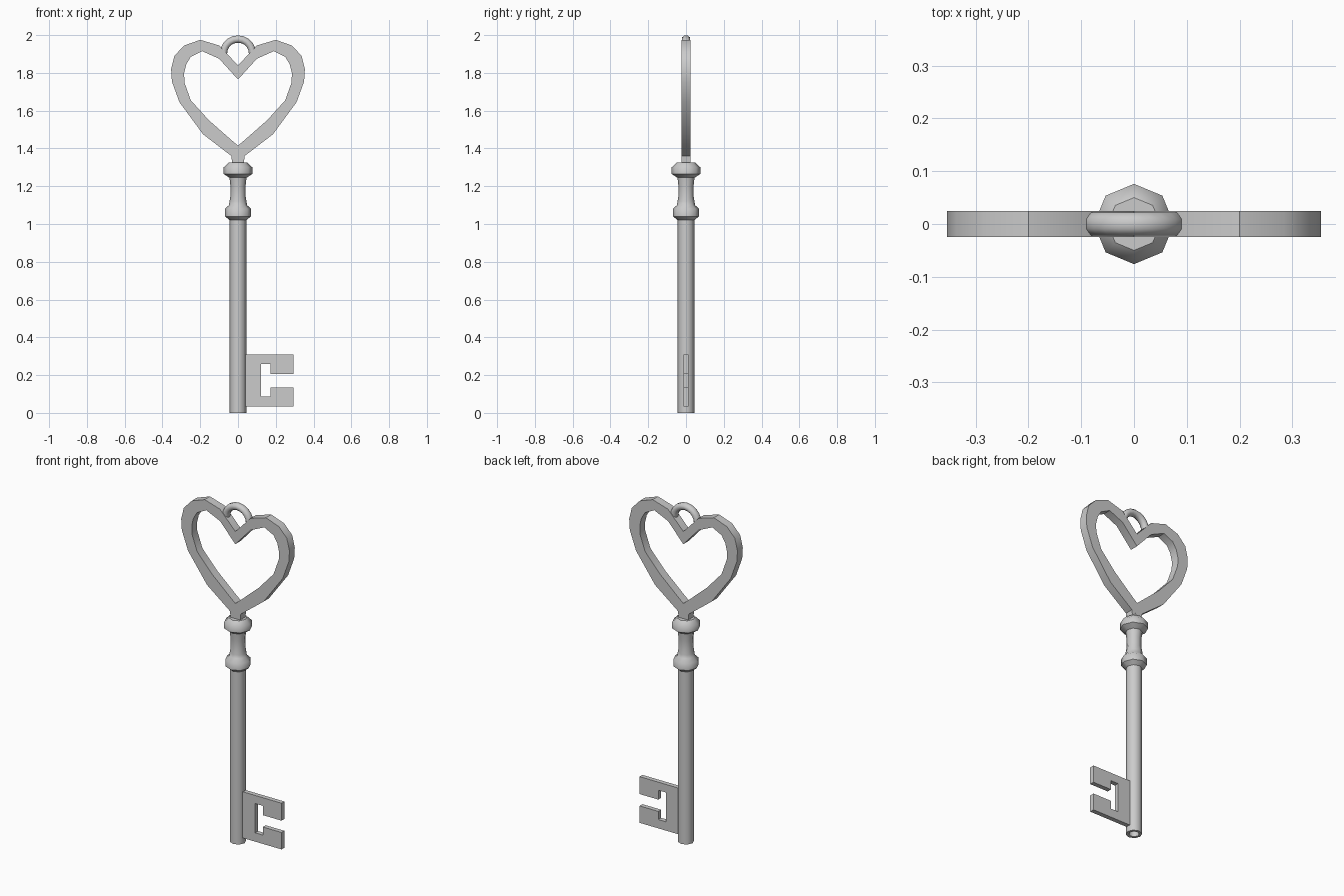
import bpy, bmesh, math

if "Cube" in bpy.data.objects:
    bpy.data.objects.remove(bpy.data.objects["Cube"])


def finish(name, bm, angle):
    bmesh.ops.remove_doubles(bm, verts=bm.verts, dist=1e-5)
    bmesh.ops.recalc_face_normals(bm, faces=bm.faces)
    mesh = bpy.data.meshes.new(name)
    bm.to_mesh(mesh)
    bm.free()
    obj = bpy.data.objects.new(name, mesh)
    bpy.context.collection.objects.link(obj)
    bpy.ops.object.select_all(action='DESELECT')
    obj.select_set(True)
    bpy.context.view_layer.objects.active = obj
    bpy.ops.object.shade_smooth_by_angle(angle=math.radians(angle))
    return obj


def lathe(name, profile, sides=8):
    """Revolve (radius, z) points around z."""
    bm = bmesh.new()
    verts = [bm.verts.new((r, 0, z)) for r, z in profile]
    edges = [bm.edges.new(p) for p in zip(verts, verts[1:])]
    bmesh.ops.spin(bm, geom=verts + edges, cent=(0, 0, 0), axis=(0, 0, 1),
                   angle=math.tau, steps=sides, use_duplicate=False)
    return finish(name, bm, 46)


def plate(name, outlines, depth):
    """Extrude flat (x, z) polygons symmetrically in y."""
    bm = bmesh.new()
    for pts in outlines:
        bm.faces.new([bm.verts.new((x, -depth / 2, z)) for x, z in pts])
    bmesh.ops.remove_doubles(bm, verts=bm.verts, dist=1e-5)
    bmesh.ops.recalc_face_normals(bm, faces=bm.faces)
    ret = bmesh.ops.extrude_face_region(bm, geom=bm.faces[:], use_keep_orig=True)
    new = [v for v in ret["geom"] if isinstance(v, bmesh.types.BMVert)]
    bmesh.ops.translate(bm, verts=new, vec=(0, depth, 0))
    return finish(name, bm, 35)


# Turned shaft with pipe hole, two collars and a waisted neck
lathe("shaft", [
    (0, 0.10), (0.028, 0.10), (0.028, 0), (0.044, 0), (0.044, 1.02),
    (0.050, 1.025), (0.069, 1.04), (0.069, 1.08), (0.048, 1.10),
    (0.045, 1.12), (0.040, 1.15), (0.040, 1.20), (0.045, 1.245),
    (0.050, 1.248), (0.076, 1.265), (0.076, 1.30), (0.050, 1.325), (0, 1.325)])

# Heart bow: right half as paired inner/outer points, mirrored
outer = [(0, 1.84), (0.10, 1.945), (0.20, 1.975), (0.285, 1.945), (0.337, 1.89),
         (0.354, 1.82), (0.35, 1.755), (0.31, 1.645), (0.185, 1.475), (0.035, 1.36),
         (0, 1.34)]
inner = [(0, 1.765), (0.10, 1.875), (0.19, 1.915), (0.25, 1.885), (0.274, 1.845),
         (0.285, 1.80), (0.284, 1.75), (0.25, 1.655), (0.155, 1.55), (0.03, 1.44),
         (0, 1.415)]
quads = []
for i in range(len(outer) - 1):
    q = [outer[i], outer[i + 1], inner[i + 1], inner[i]]
    quads += [q, [(-x, z) for x, z in reversed(q)]]
plate("heart_bow", quads, 0.05)

# Short stem joining bow and collar
plate("bow_stem", [[(-0.03, 1.31), (0.03, 1.31), (0.035, 1.36),
                    (0, 1.385), (-0.035, 1.36)]], 0.0496)

# Bit with its keyhole-shaped notch
plate("bit", [[(0.03, 0.035), (0.294, 0.035), (0.294, 0.135), (0.172, 0.135),
               (0.172, 0.087), (0.122, 0.087), (0.122, 0.26), (0.172, 0.26),
               (0.172, 0.205), (0.294, 0.205), (0.294, 0.308), (0.03, 0.308)]], 0.027)

# Hanging loop: half ring bridging the heart's lobes
bm = bmesh.new()
ring = []
for k in range(8):
    a = math.tau * (k + 0.5) / 8
    ring.append(bm.verts.new((0.077 + 0.021 * math.cos(a), 0.0235 * math.sin(a), 1.902)))
section = bm.faces.new(ring)
bmesh.ops.spin(bm, geom=[section], cent=(0, 0, 1.902), axis=(0, -1, 0),
               angle=math.pi, steps=10, use_duplicate=False)
finish("hanging_loop", bm, 50)
